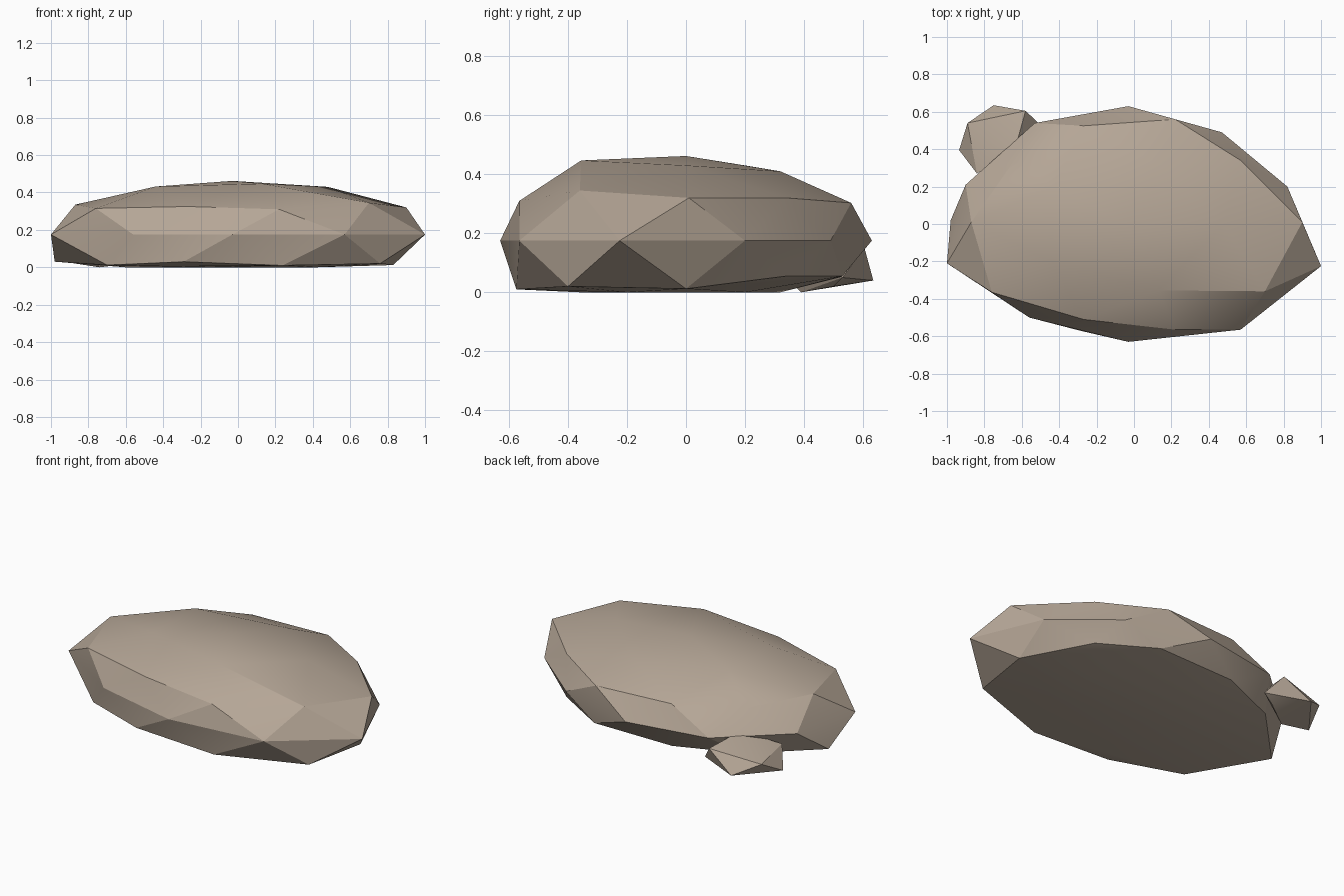
import bpy
import bmesh
import math

default_cube = bpy.data.objects.get("Cube")
if default_cube:
    bpy.data.objects.remove(default_cube, do_unlink=True)

# Single warm stone colour
stone = bpy.data.materials.new("warm_beige_stone")
stone.use_nodes = True
colour = (0.46, 0.38, 0.305, 1)
stone.diffuse_color = colour
shader = stone.node_tree.nodes["Principled BSDF"]
shader.inputs["Base Color"].default_value = colour
shader.inputs["Roughness"].default_value = 0.9


def faceted_rock(name, corners, crease_angle):
    """Wrap a closed faceted skin around the corner points."""
    bm = bmesh.new()
    for corner in corners:
        bm.verts.new(corner)
    hull = bmesh.ops.convex_hull(bm, input=bm.verts[:])
    leftover = {g for g in hull["geom_interior"] + hull["geom_unused"]
                if isinstance(g, bmesh.types.BMVert)}
    bmesh.ops.delete(bm, geom=list(leftover), context="VERTS")
    bmesh.ops.recalc_face_normals(bm, faces=bm.faces[:])

    mesh = bpy.data.meshes.new(name)
    bm.to_mesh(mesh)
    bm.free()
    mesh.materials.append(stone)
    rock = bpy.data.objects.new(name, mesh)
    bpy.context.collection.objects.link(rock)

    bpy.ops.object.select_all(action="DESELECT")
    rock.select_set(True)
    bpy.context.view_layer.objects.active = rock
    bpy.ops.object.shade_smooth_by_angle(angle=math.radians(crease_angle))
    return rock


def level(z, outline):
    """Place a flat outline at one height."""
    return [(x, y, z) for x, y in outline]


# Broad flat boulder: widest girdle, shoulder, crown and underside
girdle = level(0.175, [
    (-1, -.21), (-.56, -.5), (-.03, -.63), (.57, -.565), (1, -.225),
    (.82, .2), (.47, .49), (-.03, .63), (-.53, .54), (-.9, .21)])
shoulder = [
    (-.76, -.365, .315), (-.27, -.51, .325), (.22, -.565, .31),
    (.7, -.36, .345), (.9, .01, .32), (.57, .34, .32),
    (.22, .56, .303), (-.27, .525, .31), (-.64, .34, .31), (-.87, .01, .335)]
crown = [
    (-.03, 0, .462), (.13, -.355, .447), (.48, 0, .43),
    (.13, .32, .41), (-.43, .2, .43), (-.44, -.2, .432)]
lower_edge = [
    (-.98, .02, .03), (-.7, -.4, .012), (-.29, -.57, .03),
    (.24, -.575, .01), (.76, -.4, .02), (.83, 0, .012),
    (.57, .34, .055), (.25, .53, .055), (-.27, .52, .05), (-.65, .36, .045)]
underside = level(0, [
    (-.6, 0), (-.15, -.36), (.42, -.2), (.4, .2), (-.15, .32)])
faceted_rock("boulder", girdle + shoulder + crown + lower_edge + underside, 20)

# Small pebble leaning against the back corner
faceted_rock("pebble", [
    (-.64, .385, .19), (-.84, .27, .12), (-.89, .54, .11), (-.58, .605, .15),
    (-.75, .635, .04), (-.935, .395, .03), (-.5, .53, .05),
    (-.74, .39, 0), (-.58, .5, .02)], 20)
